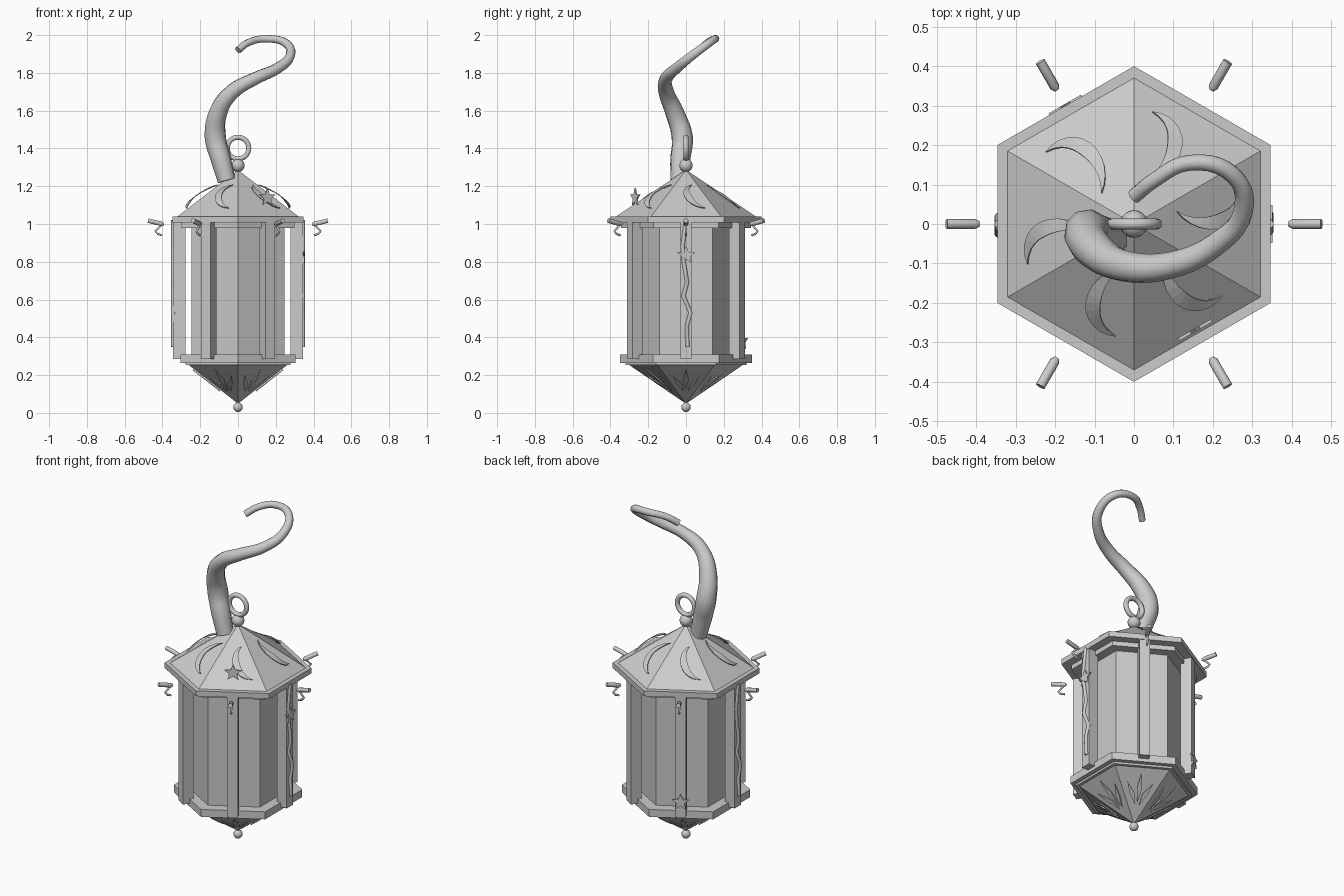
import bpy, bmesh
from math import pi, sin, cos, radians
from mathutils import Vector, Matrix

old = bpy.data.objects.get("Cube")
if old:
    bpy.data.objects.remove(old, do_unlink=True)

metal = bpy.data.materials.new("grey_metal")
metal.use_nodes = True
GREY = (0.6, 0.6, 0.6, 1)
metal.diffuse_color = GREY
metal.node_tree.nodes["Principled BSDF"].inputs["Base Color"].default_value = GREY
SIDES = [radians(60 * k) for k in range(6)]


def link(name, data):
    obj = bpy.data.objects.new(name, data)
    bpy.context.collection.objects.link(obj)
    data.materials.append(metal)
    return obj


def from_bmesh(name, bm, smooth=False):
    bmesh.ops.recalc_face_normals(bm, faces=bm.faces)
    for f in bm.faces:
        f.smooth = smooth
    mesh = bpy.data.meshes.new(name)
    bm.to_mesh(mesh)
    bm.free()
    return link(name, mesh)


def hexagon(name, r_low, r_high, z_low, z_high):
    """Six-sided prism or pyramid with corners on the y axis."""
    bm = bmesh.new()
    bmesh.ops.create_cone(bm, cap_ends=True, segments=6, radius1=r_low, radius2=r_high,
                          depth=z_high - z_low,
                          matrix=Matrix.Translation((0, 0, (z_low + z_high) / 2)))
    corner = max(bm.verts, key=lambda v: v.co.xy.length)
    if abs(corner.co.x) < 1e-4 or abs(abs(corner.co.y / corner.co.x) - 1.732) > 0.01:
        # turn so that the flats face +x and -x
        bmesh.ops.rotate(bm, verts=bm.verts, matrix=Matrix.Rotation(radians(30), 3, 'Z'))
    on_y = any(abs(v.co.x) < 1e-4 and abs(v.co.y) > 0.1 for v in bm.verts)
    if not on_y:
        bmesh.ops.rotate(bm, verts=bm.verts, matrix=Matrix.Rotation(radians(30), 3, 'Z'))
    return from_bmesh(name, bm)


def ball(name, z, r):
    bm = bmesh.new()
    bmesh.ops.create_uvsphere(bm, u_segments=20, v_segments=12, radius=r,
                              matrix=Matrix.Translation((0, 0, z)))
    return from_bmesh(name, bm, True)


def tube(name, points, radius, widths=None, smooth=False, cyclic=False):
    """Round rod along a path, optionally tapering."""
    curve = bpy.data.curves.new(name, 'CURVE')
    curve.dimensions = '3D'
    curve.bevel_depth = radius
    curve.bevel_resolution = 3
    curve.use_fill_caps = True
    curve.resolution_u = 5
    spline = curve.splines.new('BEZIER')
    spline.bezier_points.add(len(points) - 1)
    for i, (bp, p) in enumerate(zip(spline.bezier_points, points)):
        bp.co = p
        bp.handle_left_type = bp.handle_right_type = 'AUTO' if smooth else 'VECTOR'
        bp.radius = widths[i] / radius if widths else 1
    spline.use_cyclic_u = cyclic
    return link(name, curve)


def around(angle, r, t, z):
    """Position from outward distance, sideways distance and height."""
    return Matrix.Rotation(angle, 3, 'Z') @ Vector((r, t, z))


def plate(name, strips, thickness):
    bm = bmesh.new()
    for poly in strips:
        bm.faces.new([bm.verts.new(p) for p in poly])
    bmesh.ops.remove_doubles(bm, verts=bm.verts, dist=1e-5)
    obj = from_bmesh(name, bm)
    mod = obj.modifiers.new("thickness", 'SOLIDIFY')
    mod.thickness = thickness
    mod.offset = 0
    return obj


# Roof, body and base
hexagon("roof_rim", 0.40, 0.40, 1.008, 1.04)
hexagon("roof", 0.37, 0.002, 1.04, 1.285)
hexagon("roof_under_rim", 0.345, 0.345, 0.98, 1.008)
hexagon("glass_body", 0.283, 0.283, 0.30, 0.985)
hexagon("base_plate", 0.35, 0.35, 0.265, 0.31)
hexagon("base_step", 0.32, 0.32, 0.253, 0.265)
hexagon("base_point", 0.002, 0.30, 0.05, 0.253)
ball("bottom_finial", 0.03, 0.025)
ball("top_finial", 1.31, 0.035)

# Hanging ring
ring_path = [(0.057 * cos(a), 0, 1.402 + 0.057 * sin(a)) for a in (0, pi / 2, pi, 1.5 * pi)]
tube("hanging_ring", ring_path, 0.014, smooth=True, cyclic=True).data.resolution_u = 10

# Horn-like hook: x, y, z, thickness
HOOK = [(-0.06, -0.035, 1.23, .048), (-0.09, -0.03, 1.34, .054), (-0.12, -0.02, 1.46, .057),
        (-0.105, -0.06, 1.59, .050), (-0.03, -0.105, 1.70, .041), (0.09, -0.105, 1.77, .034),
        (0.21, -0.05, 1.825, .029), (0.276, 0.03, 1.89, .025), (0.25, 0.125, 1.96, .022),
        (0.14, 0.155, 1.98, .020), (0.05, 0.11, 1.958, .019), (0.0, 0.07, 1.92, .019)]
tube("hook", [h[:3] for h in HOOK], 0.05, [h[3] for h in HOOK], smooth=True)


def roof_point(angle, r, t, lift):
    return around(angle, r + 0.6 * lift, t, 1.04 + 0.245 * (1 - r / 0.32) + 0.8 * lift)


for angle in SIDES:
    # Upright post
    bm = bmesh.new()
    place = Matrix.Rotation(angle, 4, 'Z') @ Matrix.Translation((0.311, 0, 0.648))
    bmesh.ops.create_cube(bm, size=1, matrix=place @ Matrix.Diagonal((0.064, 0.058, 0.726, 1)))
    from_bmesh("post", bm)

    # Bowed crescent on the roof
    rows = []
    n = 12
    for i in range(n + 1):
        u = i / n
        a = radians(210 + 165 * u)
        wide = 0.038 * sin(pi * u)
        lift = 0.004 + 0.024 * sin(pi * u)
        rows.append([roof_point(angle, 0.182 + 0.088 * cos(a) * k, 0.078 + 0.092 * sin(a) * k, lift)
                     for k in (1, 1 - wide / 0.092)])
    strips = []
    for p, q in zip(rows, rows[1:]):
        quad = [p[0], q[0], q[1], p[1]]
        if (p[0] - p[1]).length < 1e-4:
            quad.pop()
        elif (q[0] - q[1]).length < 1e-4:
            quad.pop(2)
        strips.append(quad)
    plate("roof_crescent", strips, 0.005)

    # Three-pointed leaf under the base
    leaves = []
    for side in (-1, 0, 1):
        low, high = (0.10, 0.235) if side == 0 else (0.09, 0.19)
        mid = (low + high) / 2
        outline = [(low, 0.012 * side), (mid, 0.035 * side - 0.014),
                   (high, 0.07 * side), (mid, 0.035 * side + 0.014)]
        leaves.append([around(angle, r + 0.004, t, 0.05 + 0.203 * r / 0.26 - 0.005)
                       for r, t in outline])
    plate("base_leaf", leaves, 0.006)

    # Small bracket standing clear of the rim
    tube("bracket_arm", [around(angle, r, 0, z) for r, z in
                         ((0.392, 0.998), (0.402, 1.0), (0.475, 1.018))], 0.0125,
         [0.007, 0.0125, 0.0125])
    tube("bracket_leg", [around(angle, r, 0, z) for r, z in
                         ((0.405, 0.995), (0.437, 0.962), (0.425, 0.948), (0.402, 0.94))], 0.006)

# Vines on the side posts
VINE = [(0.0, 1.02), (-0.018, 0.88), (-0.012, 0.80), (0.006, 0.69), (-0.014, 0.62),
        (0.024, 0.53), (0.004, 0.46), (0.008, 0.35)]
for angle in (0, pi):
    tube("vine", [around(angle, 0.343, t, z) for t, z in VINE], 0.011)


# Little stars
def star(angle, r, z, size):
    pts = []
    for i in range(10):
        a = pi / 2 + i * pi / 5
        k = size if i % 2 == 0 else size * 0.45
        pts.append(around(angle, r, k * cos(a), z + k * sin(a)))
    plate("star", [pts], 0.008)


star(-pi / 3, 0.31, 1.14, 0.05)
star(0, 0.347, 0.835, 0.05)
star(2 * pi / 3, 0.347, 0.38, 0.05)
